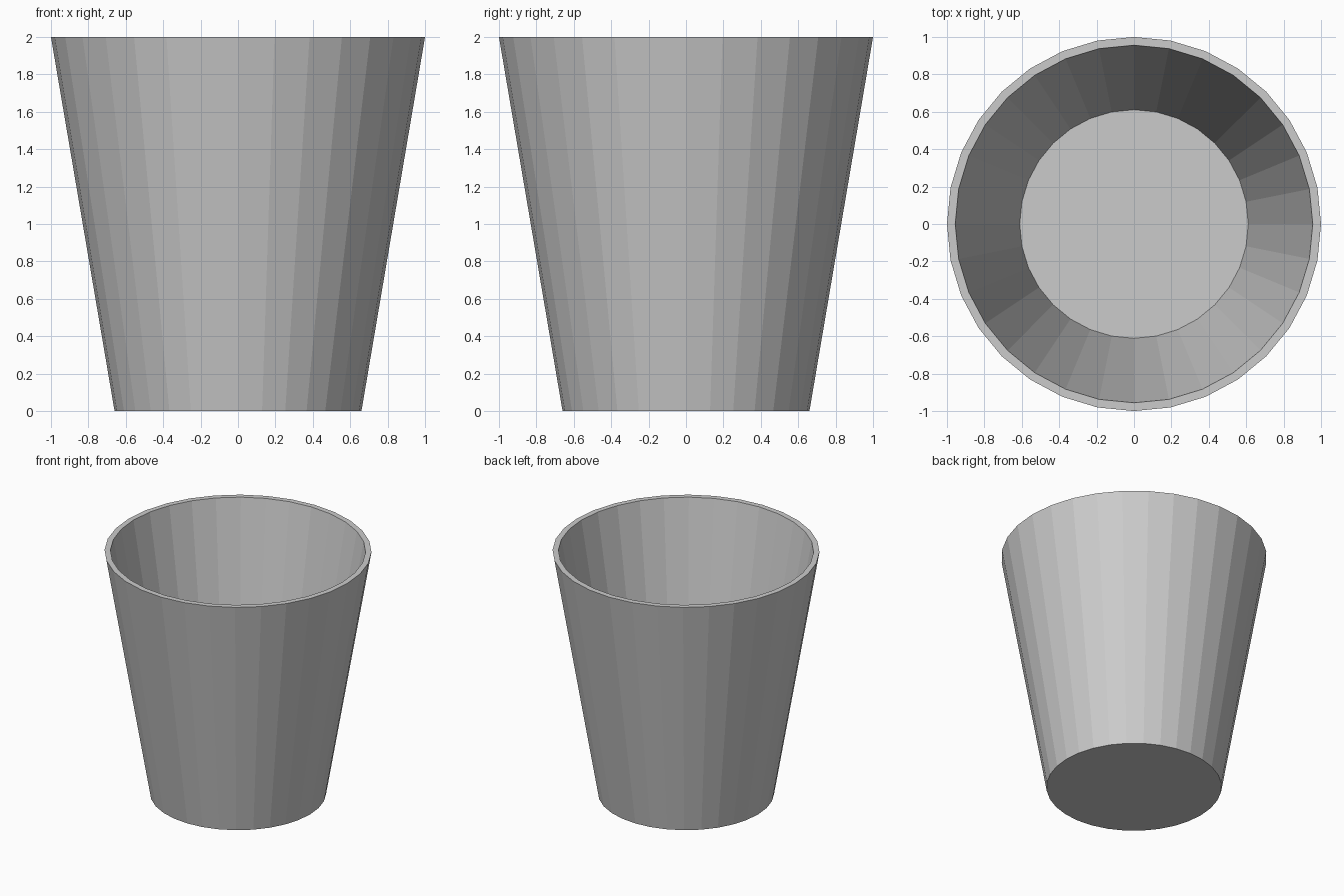
import bpy, bmesh
from math import cos, sin, tau

if "Cube" in bpy.data.objects:
    bpy.data.objects.remove(bpy.data.objects["Cube"])

SIDES = 32
# (radius, z) from the outer base, up over the rim, down to the inner floor
PROFILE = [(0.66, 0.0), (1.0, 2.0), (0.956, 2.0), (0.611, 0.04)]

bm = bmesh.new()
rings = [[bm.verts.new((r * cos(tau * i / SIDES), r * sin(tau * i / SIDES), z))
          for i in range(SIDES)] for r, z in PROFILE]

# Outer wall, rim and inner wall
for low, high in zip(rings, rings[1:]):
    for i in range(SIDES):
        j = (i + 1) % SIDES
        bm.faces.new((low[i], low[j], high[j], high[i]))

# Underside and inner floor
bm.faces.new(rings[0][::-1])
bm.faces.new(rings[-1])
bmesh.ops.recalc_face_normals(bm, faces=bm.faces)

mesh = bpy.data.meshes.new("cup")
bm.to_mesh(mesh)
bm.free()
cup = bpy.data.objects.new("cup", mesh)
bpy.context.collection.objects.link(cup)
